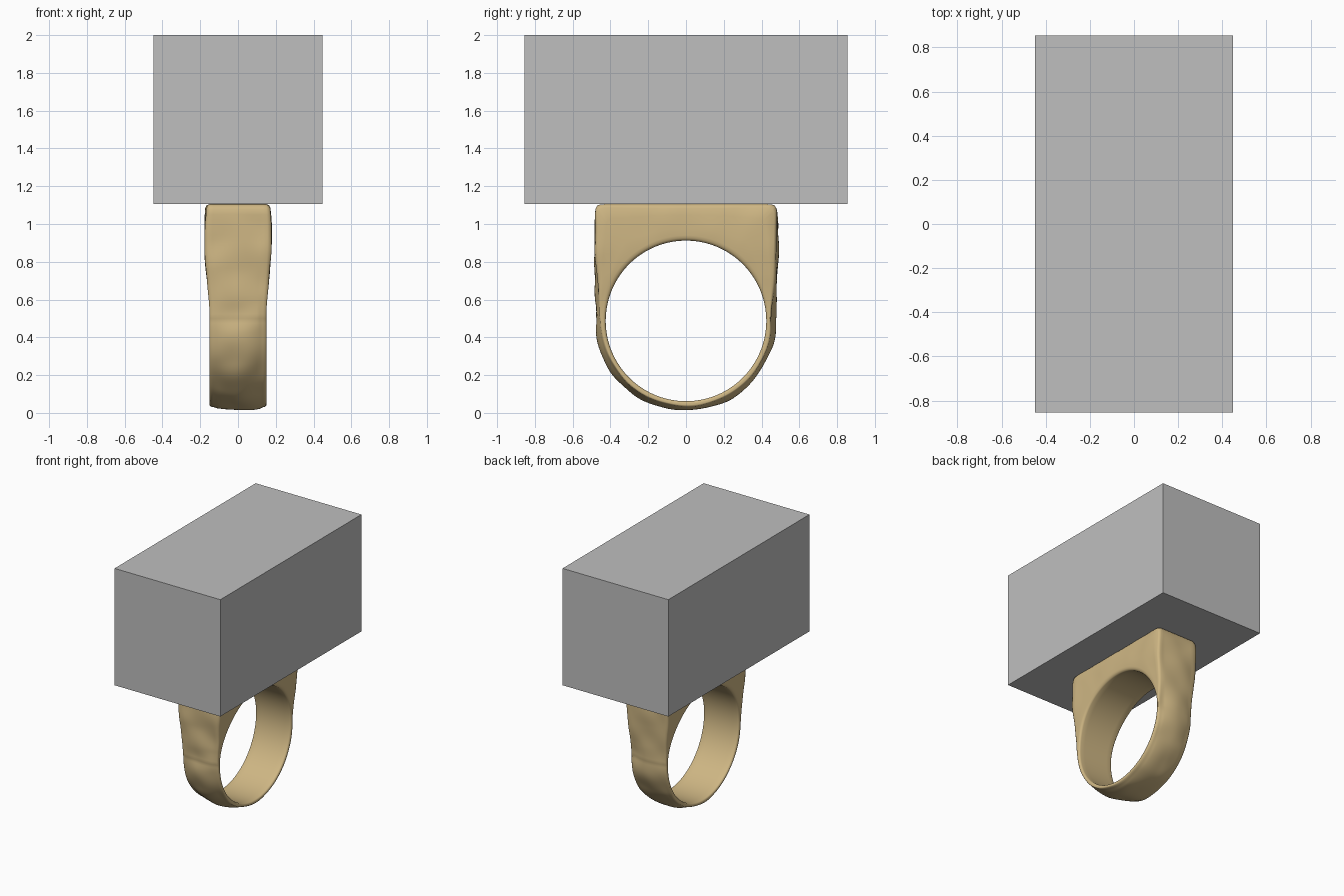
import bpy, bmesh, math
from mathutils import Vector, noise

if "Cube" in bpy.data.objects:
    bpy.data.objects.remove(bpy.data.objects["Cube"])


def material(name, rgb):
    m = bpy.data.materials.new(name)
    m.diffuse_color = (*rgb, 1)
    m.use_nodes = True
    m.node_tree.nodes["Principled BSDF"].inputs["Base Color"].default_value = m.diffuse_color
    return m


gold = material("warm gold", (0.62, 0.47, 0.23))
grey = material("stone grey", (0.52, 0.52, 0.52))


def finish(bm, name, mat, smooth):
    bmesh.ops.recalc_face_normals(bm, faces=bm.faces)
    me = bpy.data.meshes.new(name)
    bm.to_mesh(me)
    bm.free()
    ob = bpy.data.objects.new(name, me)
    bpy.context.collection.objects.link(ob)
    me.materials.append(mat)
    for p in me.polygons:
        p.use_smooth = smooth
    return ob


def step(a, b, v):
    t = min(1, max(0, (v - a) / (b - a)))
    return t * t * (3 - 2 * t)


CZ, RI, TOP = 0.487, 0.425, 1.105


def outer_radius(s, c):
    # round below, straight shoulders and flat table above
    if c <= 0:
        return 0.478
    p = 40
    return ((abs(s) / 0.482) ** p + (c / (TOP - CZ)) ** p) ** (-1 / p) if c > 0.05 else \
        0.478 + 0.004 * c / 0.05


def section(s, c):
    """Closed cross-section (x fraction, radius) of the band at one direction."""
    ro = outer_radius(s, c)
    up = step(0.0, 0.8, c)
    crown = 0.024 * (1 - up)
    f = 0.012 + 0.016 * up
    e = 0.008 + 0.014 * up
    pts = [(i / 4 * 0.9, RI, 0) for i in range(-4, 5)]
    pts += [(0.9 + 0.1 * math.sin(a), RI + f * (1 - math.cos(a)), 0)
            for a in (math.pi / 6, math.pi / 3, math.pi / 2)]
    edge = ro - crown
    for k in range(1, 5):
        pts.append((1, RI + f + (edge - e - RI - f) * k / 4, 0.3 * k / 4))
    for a in (math.pi / 4, math.pi / 2):
        pts.append((0.88 + 0.12 * math.cos(a), edge - e + e * math.sin(a), 0.5))
    for i in range(1, 16):
        u = 0.88 - 1.76 * i / 16
        pts.append((u, ro - crown * (u / 0.88) ** 2, 1))
    for a in (math.pi / 2, math.pi / 4):
        pts.append((-0.88 - 0.12 * math.cos(a), edge - e + e * math.sin(a), 0.5))
    for k in range(4, 0, -1):
        pts.append((-1, RI + f + (edge - e - RI - f) * k / 4, 0.3 * k / 4))
    pts += [(-0.9 - 0.1 * math.sin(a), RI + f * (1 - math.cos(a)), 0)
            for a in (math.pi / 2, math.pi / 3, math.pi / 6)]
    return pts


# hammered signet ring
bm = bmesh.new()
N = 240
rings = []
for i in range(N):
    t = 2 * math.pi * i / N
    s, c = math.sin(t), math.cos(t)
    row = []
    for u, r, bump in section(s, c):
        z = CZ + r * c
        w = 0.15 + 0.026 * step(0.5, 0.88, z) - 0.006 * step(0.98, 1.1, z)
        v = Vector((u * w, r * s, z))
        n = noise.noise(v * 6 + Vector((3.1, 1.7, 0.4)))
        r += 0.017 * n * bump * (1 - step(1.0, 1.09, z))
        x = v.x
        if abs(u) > 0.95:
            x += 0.006 * noise.noise(v * 7) * step(0.0, 0.1, r - RI)
        row.append(bm.verts.new((x, r * s, max(0, min(TOP, CZ + r * c)))))
    rings.append(row)
M = len(rings[0])
for i in range(N):
    a, b = rings[i], rings[(i + 1) % N]
    for j in range(M):
        k = (j + 1) % M
        bm.faces.new((a[j], a[k], b[k], b[j]))
finish(bm, "ring_band", gold, True)

# block standing on the ring table
bm = bmesh.new()
bmesh.ops.create_cube(bm, size=1)
for v in bm.verts:
    v.co = (v.co.x * 0.896, v.co.y * 1.708, (TOP + 2) / 2 + v.co.z * (2 - TOP))
finish(bm, "top_block", grey, False)
